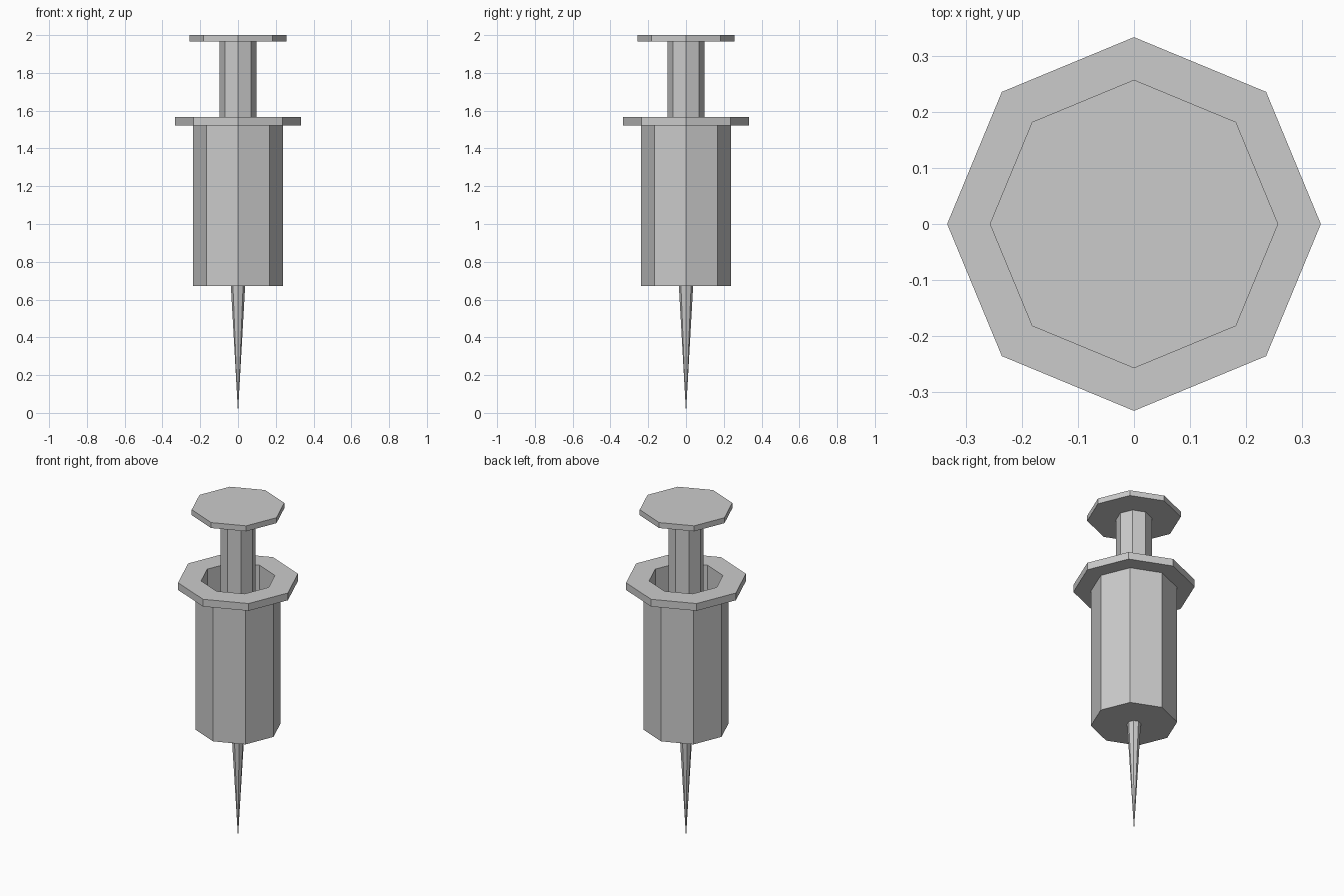
import bpy, bmesh
from math import cos, sin, pi

if "Cube" in bpy.data.objects:
    bpy.data.objects.remove(bpy.data.objects["Cube"])

SIDES = 8


def lathe(name, profile, closed=False):
    """Revolve (radius, z) points around z; radius 0 becomes a single point."""
    bm = bmesh.new()
    rings = []
    for r, z in profile:
        if r == 0:
            rings.append([bm.verts.new((0, 0, z))] * SIDES)
        else:
            rings.append([bm.verts.new((r * cos(2 * pi * i / SIDES),
                                        r * sin(2 * pi * i / SIDES), z))
                          for i in range(SIDES)])
    pairs = list(zip(rings, rings[1:]))
    if closed:
        pairs.append((rings[-1], rings[0]))
    for a, b in pairs:
        for i in range(SIDES):
            j = (i + 1) % SIDES
            bm.faces.new(list(dict.fromkeys((a[i], a[j], b[j], b[i]))))
    # Flat n-gon caps on open ends
    if not closed:
        for ring in (rings[0], rings[-1]):
            if ring[0] is not ring[1]:
                bm.faces.new(ring)
    bmesh.ops.recalc_face_normals(bm, faces=bm.faces[:])
    mesh = bpy.data.meshes.new(name)
    bm.to_mesh(mesh)
    bm.free()
    obj = bpy.data.objects.new(name, mesh)
    bpy.context.collection.objects.link(obj)
    return obj


# Hollow barrel: closed bottom, finger flange and open top
lathe("barrel", [(0.237, 0.672), (0.237, 1.522), (0.333, 1.522), (0.333, 1.566),
                 (0.205, 1.566), (0.205, 0.704)])

# Plunger: piston inside the barrel, rod and thumb plate
lathe("plunger", [(0.203, 0.93), (0.203, 1.0), (0.098, 1.0), (0.098, 1.967),
                  (0.257, 1.967), (0.257, 2.0)])

# Needle tapering to a point
lathe("needle", [(0, 0), (0.038, 0.675)])
